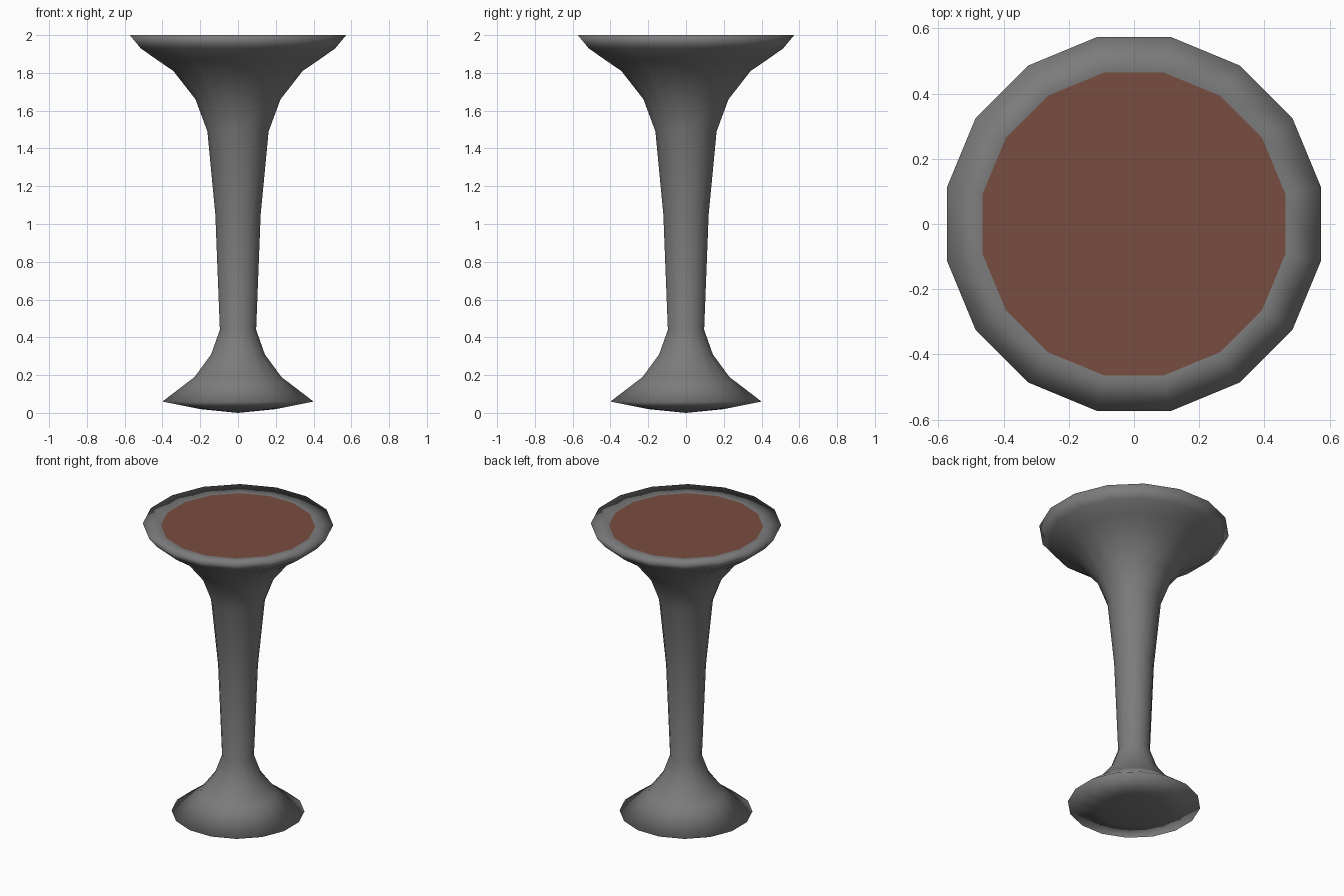
import bpy
import bmesh
import math

SIDES = 16

cube = bpy.data.objects.get("Cube")
if cube:
    bpy.data.objects.remove(cube, do_unlink=True)


def make_material(name, rgb):
    colour = (*rgb, 1.0)
    mat = bpy.data.materials.new(name)
    mat.use_nodes = True
    mat.diffuse_color = colour
    bsdf = mat.node_tree.nodes["Principled BSDF"]
    bsdf.inputs["Base Color"].default_value = colour
    bsdf.inputs["Roughness"].default_value = 0.8
    return mat


def ring(bm, apothem, z):
    """Ring of vertices whose flat sides face the axes."""
    radius = apothem / math.cos(math.pi / SIDES)
    angles = [(i + 0.5) * math.tau / SIDES for i in range(SIDES)]
    return [bm.verts.new((radius * math.cos(a), radius * math.sin(a), z)) for a in angles]


def finish(name, bm, mat):
    bmesh.ops.recalc_face_normals(bm, faces=bm.faces)
    for face in bm.faces:
        face.smooth = True
    mesh = bpy.data.meshes.new(name)
    bm.to_mesh(mesh)
    bm.free()
    mesh.materials.append(mat)
    obj = bpy.data.objects.new(name, mesh)
    bpy.context.collection.objects.link(obj)
    return obj


grey = make_material("grey metal", (0.2, 0.2, 0.2))
brown = make_material("brown skin", (0.19, 0.075, 0.05))

# Flared body, from underside to the inner edge of the rim: (apothem, height)
profile = [
    (0.2, 0.02), (0.4, 0.06), (0.23, 0.19), (0.142, 0.31), (0.096, 0.44),
    (0.12, 1.05), (0.162, 1.49), (0.225, 1.66), (0.342, 1.81), (0.43, 1.87),
    (0.515, 1.93), (0.573, 2.0), (0.464, 1.99),
]
bm = bmesh.new()
rings = [ring(bm, r, z) for r, z in profile]
for low, high in zip(rings, rings[1:]):
    for i in range(SIDES):
        j = (i + 1) % SIDES
        bm.faces.new((low[i], low[j], high[j], high[i]))

# Shallow domed underside
centre = bm.verts.new((0, 0, 0))
for i in range(SIDES):
    bm.faces.new((centre, rings[0][(i + 1) % SIDES], rings[0][i]))

# Hidden floor keeps the body closed under the skin
bm.faces.new(ring(bm, 0.43, 1.9))
finish("flared_body", bm, grey)

# Flat skin set just inside the rim
bm = bmesh.new()
face = bm.faces.new(ring(bm, 0.464, 1.99))
skin = finish("drum_skin", bm, brown)
if skin.data.polygons[0].normal.z < 0:
    skin.data.flip_normals()
